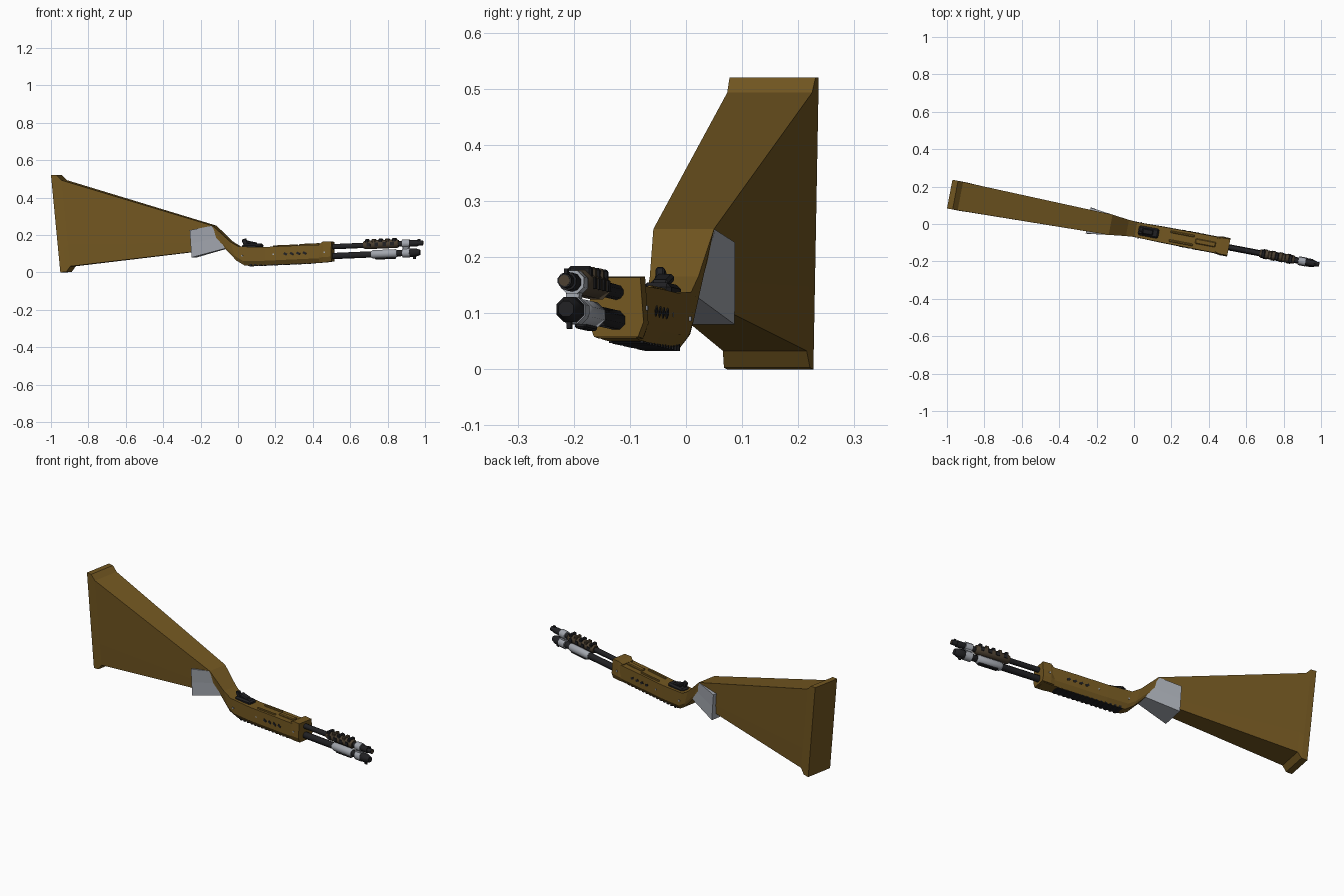
import bpy, bmesh, math
from mathutils import Matrix, Vector

if "Cube" in bpy.data.objects:
    bpy.data.objects.remove(bpy.data.objects["Cube"])

YAW = Matrix.Translation((0, -0.028, 0)) @ Matrix.Rotation(math.radians(-10.8), 4, 'Z')
AXIS = YAW @ Matrix.Rotation(math.radians(-2.4), 4, 'Y')   # barrels pitch up slightly

def mat(name, c):
    m = bpy.data.materials.new(name)
    m.diffuse_color = (*c, 1)
    m.use_nodes = True
    m.node_tree.nodes["Principled BSDF"].inputs["Base Color"].default_value = m.diffuse_color
    return m

WOOD = mat("wood", (0.17, 0.095, 0.015))
BLACK = mat("black_metal", (0.015, 0.015, 0.017))
BROWN = mat("dark_brown", (0.07, 0.05, 0.03))
STEEL = mat("steel", (0.36, 0.38, 0.42))

def make(name, bm, m, M, smooth=None):
    bmesh.ops.recalc_face_normals(bm, faces=bm.faces)
    me = bpy.data.meshes.new(name)
    bm.to_mesh(me)
    bm.free()
    me.transform(M)
    me.materials.append(m)
    ob = bpy.data.objects.new(name, me)
    bpy.context.collection.objects.link(ob)
    if smooth:
        bpy.context.view_layer.objects.active = ob
        ob.select_set(True)
        bpy.ops.object.shade_smooth_by_angle(angle=math.radians(smooth))
        ob.select_set(False)
    return ob

def skin(rings):
    bm = bmesh.new()
    R = [[bm.verts.new(p) for p in r] for r in rings]
    for a, b in zip(R, R[1:]):
        for i in range(len(a)):
            j = (i + 1) % len(a)
            bm.faces.new((a[i], a[j], b[j], b[i]))
    bm.faces.new(R[0])
    bm.faces.new(R[-1])
    return bm

def loft(name, secs, m, M=YAW, f=0.75):
    """sections: top x,z, bottom x,z, half widths at top, low side and bottom"""
    rings = []
    for xt, zt, xb, zb, wt, wm, wb in secs:
        t, b = Vector((xt / .982, 0, zt)), Vector((xb / .982, 0, zb))
        c = t.lerp(b, f)
        rings.append([p + Vector((0, s * w, 0)) for p, w, s in
                      ((t, wt, 1), (c, wm, 1), (b, wb, 1), (b, wb, -1), (c, wm, -1), (t, wt, -1))])
    return make(name, skin(rings), m, M)

def tube(name, prof, w, m, n=10, v=0.0):
    """lathe (u, radius) stations around a line along the barrel"""
    rings = [[(u, v + r * math.cos(2 * math.pi * (i + .5) / n), w + r * math.sin(2 * math.pi * (i + .5) / n))
              for i in range(n)] for u, r in prof]
    return make(name, skin(rings), m, AXIS, 46)

def box(name, u0, u1, hw, w0, w1, m, v=0.0, bevel=0.0, pitch=0.0):
    bm = bmesh.new()
    bmesh.ops.create_cube(bm, size=1, matrix=Matrix.Translation(((u0 + u1) / 2, v, (w0 + w1) / 2))
                          @ Matrix.Rotation(pitch, 4, 'Y') @ Matrix.Diagonal((u1 - u0, 2 * hw, w1 - w0, 1)))
    if bevel:
        bmesh.ops.bevel(bm, geom=bm.edges[:], offset=bevel, segments=1, affect='EDGES')
    return make(name, bm, m, AXIS)

# shoulder stock with flared butt, neck
loft("stock", [
    (-.985, .520, -.935, .000, .078, .078, .078),
    (-.955, .520, -.903, .003, .078, .078, .078),
    (-.928, .493, -.882, .033, .077, .077, .076),
    (-.125, .250, -.065, .130, .055, .042, .037),
    (-.035, .165, .000, .062, .044, .041, .036),
    (.010, .138, .042, .036, .040, .041, .024)], WOOD)

# receiver with chamfered underside
loft("receiver", [
    (.010, .138, .042, .036, .040, .041, .024),
    (.150, .136, .150, .038, .042, .044, .028),
    (.300, .143, .300, .045, .043, .045, .030),
    (.450, .148, .450, .052, .043, .046, .032),
    (.495, .150, .495, .056, .043, .046, .034)], WOOD)

# raised front block with bevelled top
loft("front_block", [
    (.440, .152, .440, .054, .036, .046, .036),
    (.462, .165, .462, .055, .044, .050, .040),
    (.507, .164, .507, .058, .044, .050, .040)], WOOD)

# grey sleeve round the neck
loft("neck_sleeve", [
    (-.245, .226, -.235, .080, .070, .071, .071),
    (-.130, .249, -.062, .128, .056, .044, .038)], STEEL, f=.5)

# receiver details: underside grille, side vents, rivets, top ribs
box("underside_panel", .06, .43, .026, .0315, .04, BLACK)
for i in range(14):
    u = .07 + i * .026
    box("grille_bar", u, u + .012, .031, .0295, .045, BLACK)
for s in (1, -1):
    for i in range(4):
        box("side_vent", .26 + i * .035, .28 + i * .035, .002, .082, .094, BLACK, v=s * .0445, pitch=.5)
    for u in (.03, .2, .48):
        box("rivet", u, u + .008, .003, .085, .093, STEEL, v=s * (.0415 if u < .4 else .048))
    box("top_rib", .20, .33, .006, .126, .136, WOOD, v=s * .024, bevel=.003)
box("top_ridge", .34, .45, .014, .125, .138, WOOD, bevel=.004)

# hammer and rear sight
box("action_cover", .03, .14, .026, .125, .149, BLACK, bevel=.008)
box("hammer", .035, .06, .008, .14, .178, BLACK, v=-.01, bevel=.003, pitch=-.35)
box("rear_sight", .05, .11, .016, .145, .162, BLACK, bevel=.005, pitch=.25)

# barrel and magazine tube
UP, LO = .116, .066
tube("barrel", [(.48, .014), (.93, .014), (.94, .017), (.985, .017), (.985, .013), (1.012, .013)], UP, BLACK)
tube("magazine_tube", [(.48, .018), (.93, .018), (.94, .024), (.97, .024), (.995, .015)], LO, BLACK, 8)
tube("barrel_mouth", [(.99, .010), (1.0135, .010)], UP, BROWN)

# ribbed handguard above, steel fore-end below
tube("handguard", [(.69, .020), (.70, .025), (.87, .025), (.88, .020)], UP + .002, BROWN, 8)
for i in range(5):
    u = .70 + i * .037
    box("handguard_rib", u, u + .02, .021, UP + .01, UP + .032, BLACK if i % 2 == 0 else BROWN, bevel=.004)
for s in (1, -1):
    for i in range(4):
        box("handguard_slot", .71 + i * .043, .73 + i * .043, .003, UP - .008, UP + .012, BLACK, v=s * .023)
tube("fore_end", [(.73, .019), (.74, .024), (.86, .024), (.87, .019)], LO, STEEL, 8)
box("fore_end_keel", .75, .86, .010, LO - .029, LO - .015, BLACK, bevel=.003)

# clamp joining both tubes
tube("clamp_upper", [(.90, .023), (.94, .023)], UP, STEEL, 8)
tube("clamp_lower", [(.90, .026), (.94, .026)], LO, STEEL, 8)
box("clamp_web", .905, .935, .012, LO, UP, STEEL)
box("clamp_lug", .955, .97, .004, LO - .034, LO - .02, BLACK)
box("front_sight", .985, 1.0, .003, UP + .012, UP + .022, BLACK)
